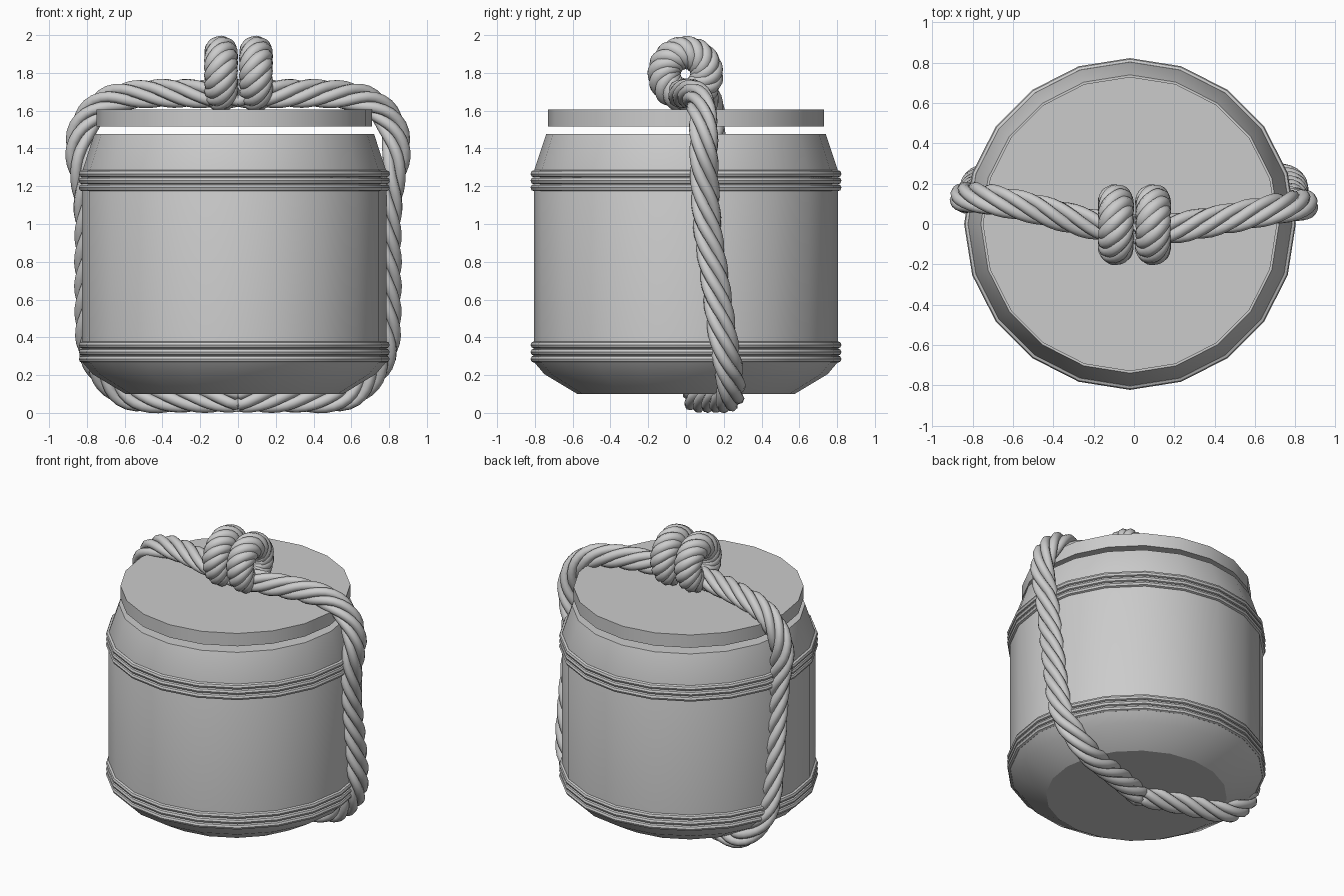
import bpy, bmesh
from math import sin, cos, pi, tau
from mathutils import Vector

if "Cube" in bpy.data.objects:
    bpy.data.objects.remove(bpy.data.objects["Cube"])

CX = -0.02      # barrel axis
SIDES = 20


def lathe(name, profile, closed=False):
    """Revolve (radius, z) points round the barrel axis, capping open ends."""
    bm = bmesh.new()
    rings = [[bm.verts.new((CX + r * cos(tau * i / SIDES), r * sin(tau * i / SIDES), z))
              for i in range(SIDES)] for r, z in profile]
    pairs = list(zip(rings, rings[1:]))
    if closed:
        pairs.append((rings[-1], rings[0]))
    else:
        bm.faces.new(rings[0][::-1])
        bm.faces.new(rings[-1])
    for a, b in pairs:
        for i in range(SIDES):
            j = (i + 1) % SIDES
            bm.faces.new((a[i], a[j], b[j], b[i]))
    bmesh.ops.recalc_face_normals(bm, faces=bm.faces)
    me = bpy.data.meshes.new(name)
    bm.to_mesh(me)
    bm.free()
    ob = bpy.data.objects.new(name, me)
    bpy.context.collection.objects.link(ob)
    bpy.context.view_layer.objects.active = ob
    bpy.ops.object.select_all(action='DESELECT')
    ob.select_set(True)
    bpy.ops.object.shade_smooth_by_angle(angle=0.5)
    return ob


def strands(name, lines, thickness, cyclic=False):
    """Round tubes along each list of points."""
    cu = bpy.data.curves.new(name, 'CURVE')
    cu.dimensions = '3D'
    cu.bevel_depth = thickness
    cu.bevel_resolution = 2
    cu.use_fill_caps = True
    for pts in lines:
        sp = cu.splines.new('POLY')
        sp.points.add(len(pts) - 1)
        for p, q in zip(sp.points, pts):
            p.co = (*q, 1)
        sp.use_cyclic_u = cyclic
        sp.use_smooth = True
    ob = bpy.data.objects.new(name, cu)
    bpy.context.collection.objects.link(ob)


def smooth_path(ctrl, step):
    """Catmull-Rom through the control points, resampled to even steps."""
    c = [Vector(p) for p in ctrl]
    c = [2 * c[0] - c[1]] + c + [2 * c[-1] - c[-2]]
    fine = []
    for a, b, d, e in zip(c, c[1:], c[2:], c[3:]):
        for k in range(40):
            t = k / 40
            fine.append(0.5 * (2 * b + (d - a) * t + (2 * a - 5 * b + 4 * d - e) * t * t
                               + (3 * b - a - 3 * d + e) * t ** 3))
    fine.append(c[-2])
    out, run = [fine[0]], 0
    for p, q in zip(fine, fine[1:]):
        run += (q - p).length
        if run >= step:
            out.append(q)
            run = 0
    out.append(fine[-1])
    return out


def twist(path, count, radius, pitch):
    """Wind helical strands around a path with a parallel-transported frame."""
    lines = [[] for _ in range(count)]
    n, dist = Vector((0, 0, 1)), 0
    for i, p in enumerate(path):
        t = (path[min(i + 1, len(path) - 1)] - path[max(i - 1, 0)]).normalized()
        n = (n - t * n.dot(t)).normalized()
        b = t.cross(n)
        if i:
            dist += (p - path[i - 1]).length
        for s, line in enumerate(lines):
            a = -tau * dist / pitch + tau * s / count
            line.append(p + radius * (n * cos(a) + b * sin(a)))
    return lines


# Barrel body and lid
lathe("barrel_body", [(0.575, 0.10), (0.75, 0.205), (0.805, 0.27), (0.805, 1.28), (0.74, 1.477)])
lathe("lid", [(0.73, 1.515), (0.73, 1.605)])

# Triple hoops near bottom and top
for label, zs in (("lower", (0.285, 0.322, 0.36)), ("upper", (1.192, 1.229, 1.266))):
    for k, z in enumerate(zs):
        lathe(f"{label}_hoop_{k + 1}",
              [(0.804 + 0.019 * cos(tau * j / 8), z + 0.019 * sin(tau * j / 8)) for j in range(8)],
              closed=True)

# Twisted rope round the barrel, mirrored left and right
route = [(0, -0.03, 1.69), (0.2, -0.02, 1.69), (0.48, 0.03, 1.69), (0.68, 0.07, 1.655),
         (0.80, 0.09, 1.55), (0.84, 0.095, 1.40), (0.805, 0.10, 1.20), (0.79, 0.115, 0.98),
         (0.79, 0.165, 0.62), (0.775, 0.205, 0.34), (0.69, 0.235, 0.18), (0.55, 0.23, 0.085),
         (0.28, 0.15, 0.078), (0, 0.05, 0.078)]
right = twist(smooth_path(route, 0.035), 5, 0.048, 0.68)
strands("rope_right", right, 0.03)
left = [[Vector((-p.x, p.y + 0.045 * min(1, p.x / 0.5) * min(1, max(0, p.z - 0.6)), p.z))
         for p in line] for line in right]
strands("rope_left", left, 0.03)

# Knot: two twisted rope rings side by side
N, COUNT, TURNS = 72, 5, 3
for label, x in (("left", -0.09), ("right", 0.095)):
    rings = []
    for s in range(COUNT):
        pts = []
        for i in range(N):
            u = tau * i / N
            a = TURNS * u + tau * s / COUNT
            r = 0.113 + 0.054 * cos(a)
            pts.append((x + 0.054 * sin(a), -0.003 - r * cos(u), 1.795 + r * sin(u)))
        rings.append(pts)
    strands(f"knot_{label}", rings, 0.036, cyclic=True)
